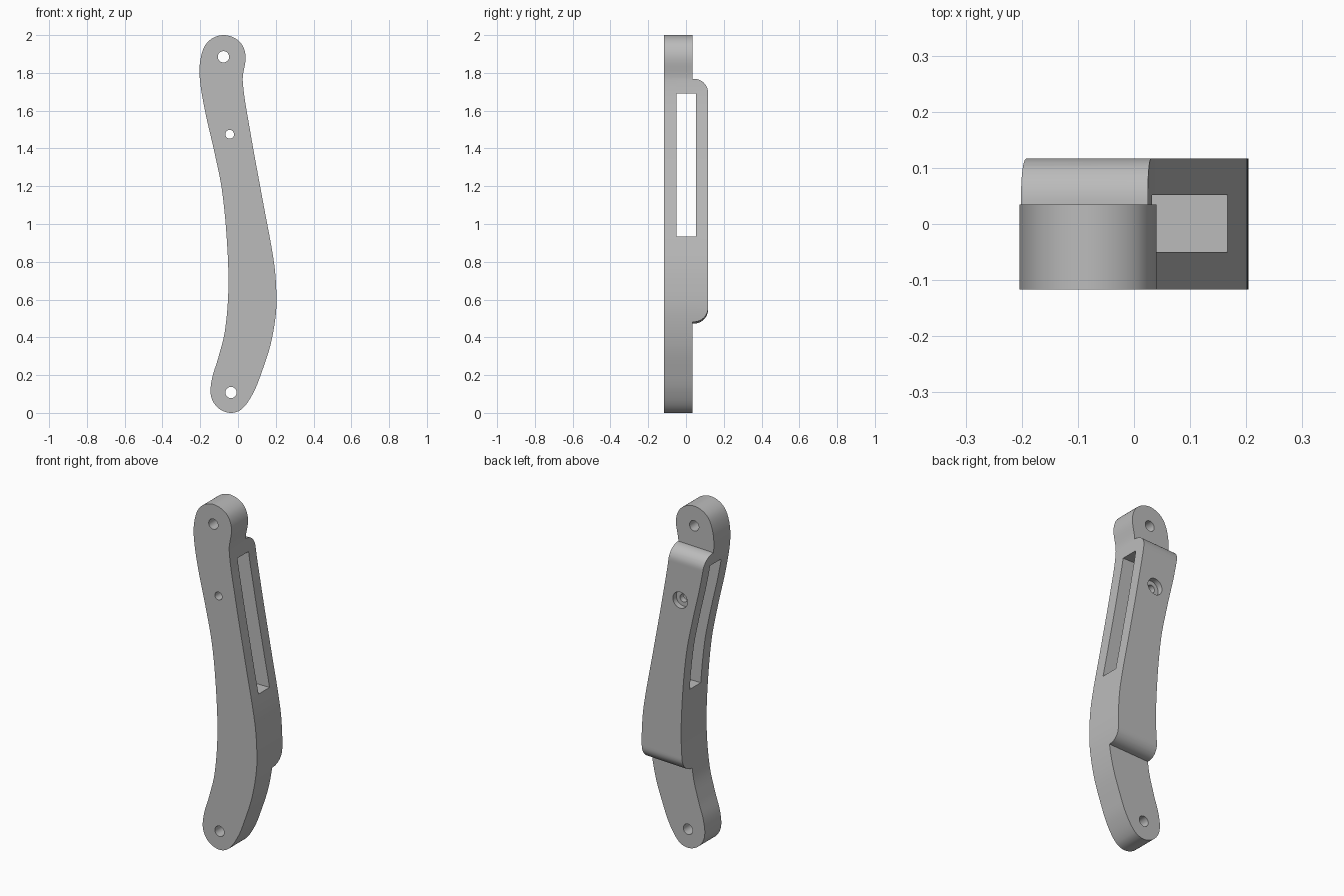
import bpy, bmesh, math
from mathutils import Vector
from mathutils.geometry import interpolate_bezier

cube = bpy.data.objects.get("Cube")
if cube:
    bpy.data.objects.remove(cube)

grey = bpy.data.materials.new("plain grey")
grey.use_nodes = True
COLOUR = (0.5, 0.5, 0.5, 1)
grey.diffuse_color = COLOUR
grey.node_tree.nodes["Principled BSDF"].inputs["Base Color"].default_value = COLOUR


def smooth_loop(points, steps=7):
    """Closed smooth curve through 2D points."""
    pts = [Vector((x, z, 0)) for x, z in points]
    n = len(pts)
    tangent = [(pts[(i + 1) % n] - pts[i - 1]).normalized() for i in range(n)]
    loop = []
    for i in range(n):
        a, b = pts[i], pts[(i + 1) % n]
        h = (b - a).length / 3
        loop += interpolate_bezier(a, a + tangent[i] * h, b - tangent[(i + 1) % n] * h, b, steps + 1)[:-1]
    return [(p.x, p.y) for p in loop]


def prism(name, near, far):
    """Solid between two matching 3D outlines."""
    bm = bmesh.new()
    rings = [[bm.verts.new(p) for p in ring] for ring in (near, far)]
    n = len(near)
    bm.faces.new(rings[0])
    bm.faces.new(rings[1][::-1])
    for i in range(n):
        j = (i + 1) % n
        bm.faces.new((rings[0][i], rings[1][i], rings[1][j], rings[0][j]))
    bmesh.ops.recalc_face_normals(bm, faces=bm.faces)
    mesh = bpy.data.meshes.new(name)
    bm.to_mesh(mesh)
    bm.free()
    obj = bpy.data.objects.new(name, mesh)
    bpy.context.collection.objects.link(obj)
    mesh.materials.append(grey)
    return obj


def cylinder_y(name, x, z, r, y0, y1, sides=32):
    ring = [(x + r * math.cos(k * math.tau / sides), z + r * math.sin(k * math.tau / sides))
            for k in range(sides)]
    return prism(name, [(a, y0, b) for a, b in ring], [(a, y1, b) for a, b in ring])


def combine(target, tool, operation):
    """Apply a boolean, then drop the helper."""
    mod = target.modifiers.new(tool.name, "BOOLEAN")
    mod.operation, mod.solver, mod.object = operation, "EXACT", tool
    bpy.context.view_layer.objects.active = target
    bpy.ops.object.modifier_apply(modifier=mod.name)
    bpy.data.objects.remove(tool)


# Curved arm outline, counter-clockwise from the upper right
outline = smooth_loop([
    (0.04, 1.89), (0.007, 1.967), (-0.077, 2.0), (-0.157, 1.967), (-0.195, 1.89),
    (-0.203, 1.78), (-0.175, 1.6), (-0.127, 1.39), (-0.085, 1.18), (-0.058, 0.9),
    (-0.051, 0.65), (-0.07, 0.43), (-0.105, 0.29), (-0.138, 0.18), (-0.143, 0.09),
    (-0.107, 0.028), (-0.04, 0.0), (0.022, 0.022), (0.083, 0.11), (0.127, 0.22),
    (0.172, 0.36), (0.2, 0.52), (0.203, 0.64), (0.19, 0.8), (0.13, 1.13),
    (0.063, 1.5), (0.025, 1.76)])
FRONT, STEP, BACK = -0.117, 0.035, 0.117
arm = prism("curved_arm", [(x, FRONT, z) for x, z in outline], [(x, 0.3, z) for x, z in outline])

# Side silhouette: thin ends and a thicker back pad with rounded shoulders
R = 0.075
LOW, HIGH = 0.475, 1.768
arc = [k * math.pi / 2 / 10 for k in range(11)]
lower = [(BACK - R + R * math.sin(a), LOW + R - R * math.cos(a)) for a in arc]
upper = [(BACK - R + R * math.cos(a), HIGH - R + R * math.sin(a)) for a in arc]
side = [(-0.3, -0.2), (STEP, -0.2), (STEP, LOW)] + lower + upper + [(STEP, HIGH), (STEP, 2.2), (-0.3, 2.2)]
TILT = 0.035
blank = prism("side_blank", *[[(x, y, z + TILT * x) for y, z in side] for x in (-0.4, 0.4)])
combine(arm, blank, "INTERSECT")

# Long window from side to side
window = [(-0.05, 0.935), (0.052, 0.935), (0.052, 1.69), (-0.05, 1.69)]
combine(arm, prism("window_cutter", *[[(x, y, z) for y, z in window] for x in (-0.4, 0.4)]), "DIFFERENCE")

# End holes, small screw hole and its recess on the back
for name, x, z, r, y0 in (("top_hole", -0.077, 1.885, 0.03, -0.3),
                          ("bottom_hole", -0.037, 0.108, 0.03, -0.3),
                          ("screw_hole", -0.044, 1.475, 0.023, -0.3),
                          ("screw_recess", -0.044, 1.475, 0.047, 0.085)):
    combine(arm, cylinder_y(name, x, z, r, y0, 0.3), "DIFFERENCE")

bpy.ops.object.select_all(action="DESELECT")
arm.select_set(True)
bpy.context.view_layer.objects.active = arm
bpy.ops.object.shade_smooth_by_angle(angle=math.radians(30))
